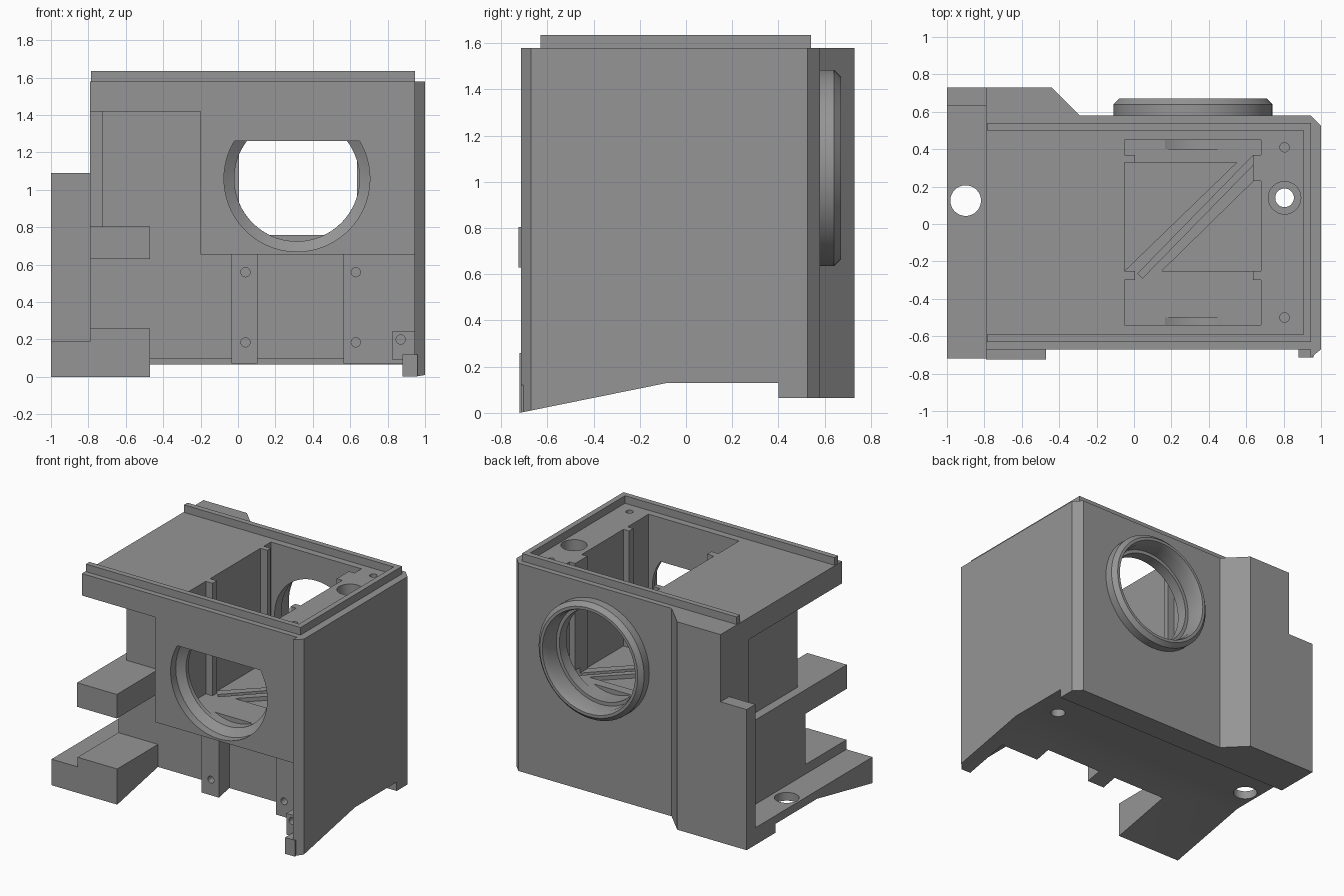
import bpy, bmesh, math
from mathutils import Vector

if "Cube" in bpy.data.objects:
    bpy.data.objects.remove(bpy.data.objects["Cube"])

grey = bpy.data.materials.new("machined_grey")
grey.diffuse_color = (0.30, 0.30, 0.30, 1)
grey.use_nodes = True
grey.node_tree.nodes["Principled BSDF"].inputs["Base Color"].default_value = grey.diffuse_color


def loft(name, rings):
    """Solid through matching rings of points, capped at both ends."""
    bm = bmesh.new()
    rs = [[bm.verts.new(p) for p in r] for r in rings]
    n = len(rs[0])
    for a, b in zip(rs, rs[1:]):
        for i in range(n):
            j = (i + 1) % n
            bm.faces.new((a[i], a[j], b[j], b[i]))
    bm.faces.new(rs[0][::-1])
    bm.faces.new(rs[-1])
    bmesh.ops.recalc_face_normals(bm, faces=bm.faces)
    me = bpy.data.meshes.new(name)
    bm.to_mesh(me)
    bm.free()
    me.materials.append(grey)
    ob = bpy.data.objects.new(name, me)
    bpy.context.collection.objects.link(ob)
    return ob


def plan(pts, z0, z1, name="part"):
    return loft(name, [[(x, y, z) for x, y in pts] for z in (z0, z1)])


def box(x0, x1, y0, y1, z0, z1):
    return plan([(x0, y0), (x1, y0), (x1, y1), (x0, y1)], z0, z1)


def lathe_y(cx, cz, steps, n=64, flat=None):
    """Round solid along y from (y, radius) steps, optionally with a flat top."""
    rings = []
    for y, r in steps:
        a0 = math.asin(flat / r) if flat else 0
        span = math.pi + 2 * a0 if flat else 2 * math.pi
        start = math.pi - a0 if flat else 0
        k = n - 1 if flat else n
        rings.append([(cx + r * math.cos(start + span * i / k), y,
                       cz + r * math.sin(start + span * i / k)) for i in range(n)])
    return loft("round", rings)


def drill_z(cx, cy, steps, n=32):
    return loft("drill", [[(cx + r * math.cos(math.tau * i / n), cy + r * math.sin(math.tau * i / n), z)
                           for i in range(n)] for z, r in steps])


# Main block outline
housing = plan([(-.79, -.67), (.945, -.67), (.945, -.715), (1, -.67), (1, .525), (.945, .58),
                (-.29, .58), (-.44, .73), (-.79, .73)], 0, 1.58, "housing")


def combine(tool, op):
    m = housing.modifiers.new("b", 'BOOLEAN')
    m.operation, m.object, m.solver = op, tool, 'EXACT'
    bpy.context.view_layer.objects.active = housing
    bpy.ops.object.modifier_apply(modifier=m.name)
    bpy.data.objects.remove(tool, do_unlink=True)


def add(t):
    combine(t, 'UNION')


def cut(t):
    combine(t, 'DIFFERENCE')


# Front and left recesses
cut(box(-.9, -.2, -.9, -.25, -.1, 1.42))
cut(box(-.21, .945, -.9, -.25, -.1, .655))
cut(box(-.9, -.725, -.3, .40, .805, 1.42))

# Posts, shelves, feet and left walls
for b in [(-.035, .105, -.37, -.2, 0, .66),
          (.565, .95, -.37, -.2, 0, .66),
          (.825, .95, -.62, -.3, .09, .245),
          (.88, .96, -.715, -.3, 0, .12),
          (-.79, -.47, -.725, -.2, .63, .805),
          (-.79, -.47, -.72, -.2, 0, .26),
          (-1, -.75, -.72, .73, 0, .19),
          (-1, -.75, .63, .73, 0, 1.09)]:
    add(box(*b))

# Raised U-shaped rim on top
add(plan([(-.785, -.63), (.945, -.63), (.945, .54), (-.785, .54), (-.785, .50),
          (.905, .50), (.905, -.59), (-.785, -.59)], 1.55, 1.635))

# Sloped underside
under = [(-.8, -.2), (-.8, -.016), (-.08, .13), (.4, .13), (.4, .065), (.8, .065), (.8, -.2)]
cut(loft("underside", [[(x, y, z) for y, z in under] for x in (-1.1, 1.1)]))

# Inner chamber with guide ribs
cut(plan([(-.05, -.54), (.68, -.54), (.68, -.30), (.635, -.30), (.635, -.25), (.68, -.25),
          (.68, .23), (.635, .23), (.635, .37), (.68, .37), (.68, .45), (-.05, .45),
          (-.05, .37), (.005, .37), (.005, .33), (-.05, .33), (-.05, -.25), (.005, -.25),
          (.005, -.30), (-.05, -.30)], .76, 1.8))

# Floor pockets and diagonal slot
cut(plan([(-.05, -.25), (.55, .33), (-.05, .33)], .73, .8))
cut(plan([(.15, -.25), (.68, -.25), (.68, .23), (.64, .23)], .73, .8))
cut(plan([(.02, -.265), (.045, -.29), (.665, .345), (.64, .37)], .73, .8))

# Rear lens ring and bore
CX, CZ = .315, 1.06
add(lathe_y(CX, CZ, [(.5, .425), (.64, .425), (.67, .395)]))
cut(lathe_y(CX, CZ, [(.40, .335), (.53, .335), (.53001, .36), (.63, .36), (.70, .385)]))

# Front window with a flat top
cut(lathe_y(CX, CZ, [(-.8, .39), (-.61, .39), (-.57, .335), (-.5, .335)], flat=.2))

# Vertical bores and small screw holes
cut(drill_z(.805, .14, [(-.1, .05), (1.50, .05), (1.5001, .087), (1.8, .087)]))
cut(drill_z(-.9, .125, [(-.1, .047), (.12, .047), (.1201, .082), (.4, .082)]))
for y in (.41, -.5):
    cut(drill_z(.805, y, [(1.45, .025), (1.8, .025)], 16))
for x in (.04, .63):
    for z in (.185, .56):
        cut(lathe_y(x, z, [(-.4, .025), (-.29, .025)], 16))
cut(lathe_y(.87, .2, [(-.7, .025), (-.5, .025)], 16))

# Keep edges crisp on the round parts
housing.select_set(True)
bpy.context.view_layer.objects.active = housing
bpy.ops.object.shade_smooth_by_angle(angle=math.radians(25))
